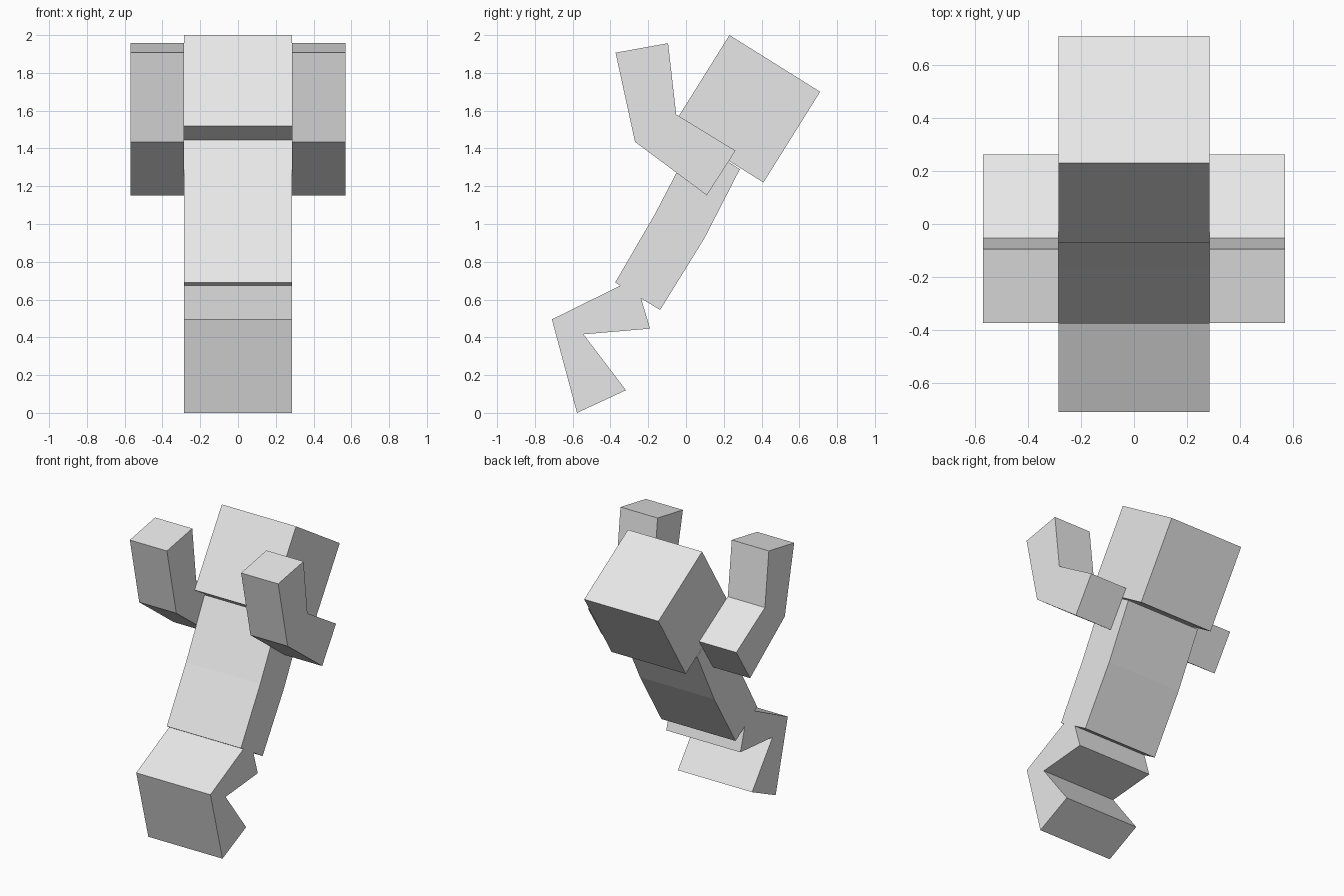
import bpy
import bmesh

cube = bpy.data.objects.get("Cube")
if cube:
    bpy.data.objects.remove(cube, do_unlink=True)

# One plain grey for the whole figure
grey = bpy.data.materials.new("plain_grey")
grey.use_nodes = True
COLOUR = (0.8, 0.8, 0.8, 1.0)
grey.diffuse_color = COLOUR
grey.node_tree.nodes["Principled BSDF"].inputs["Base Color"].default_value = COLOUR

W = 0.285  # limb width, also half the body width


def limb(name, front, back, x0, x1):
    """Jointed box: matching front and back (y, z) edges, swept from x0 to x1."""
    bm = bmesh.new()
    rings = []
    for (fy, fz), (by, bz) in zip(front, back):
        corners = ((x0, fy, fz), (x1, fy, fz), (x1, by, bz), (x0, by, bz))
        rings.append([bm.verts.new(c) for c in corners])
    for low, high in zip(rings, rings[1:]):
        for i in range(4):
            j = (i + 1) % 4
            bm.faces.new((low[i], low[j], high[j], high[i]))
    bm.faces.new(rings[0])
    bm.faces.new(rings[-1])
    bmesh.ops.recalc_face_normals(bm, faces=bm.faces)
    mesh = bpy.data.meshes.new(name)
    bm.to_mesh(mesh)
    bm.free()
    mesh.materials.append(grey)
    obj = bpy.data.objects.new(name, mesh)
    bpy.context.collection.objects.link(obj)
    return obj


# Tilted cube head
limb("head", [(-0.07, 1.52), (0.23, 2.0)], [(0.41, 1.22), (0.71, 1.70)], -W, W)

# Torso, bent slightly at the waist
limb("torso",
     [(-0.375, 0.69), (-0.163, 1.055), (0.04, 1.445)],
     [(-0.137, 0.545), (0.098, 0.925), (0.285, 1.29)], -W, W)

# Raised arms and bent legs, mirrored left and right
for side, s in (("left", 1), ("right", -1)):
    limb(side + "_arm",
         [(0.11, 1.152), (-0.27, 1.435), (-0.373, 1.907)],
         [(0.262, 1.388), (-0.052, 1.58), (-0.095, 1.957)], s * W, s * 2 * W)
    limb(side + "_leg",
         [(-0.577, 0.0), (-0.71, 0.495), (-0.27, 0.712)],
         [(-0.318, 0.12), (-0.543, 0.416), (-0.19, 0.446)], 0, s * W)
